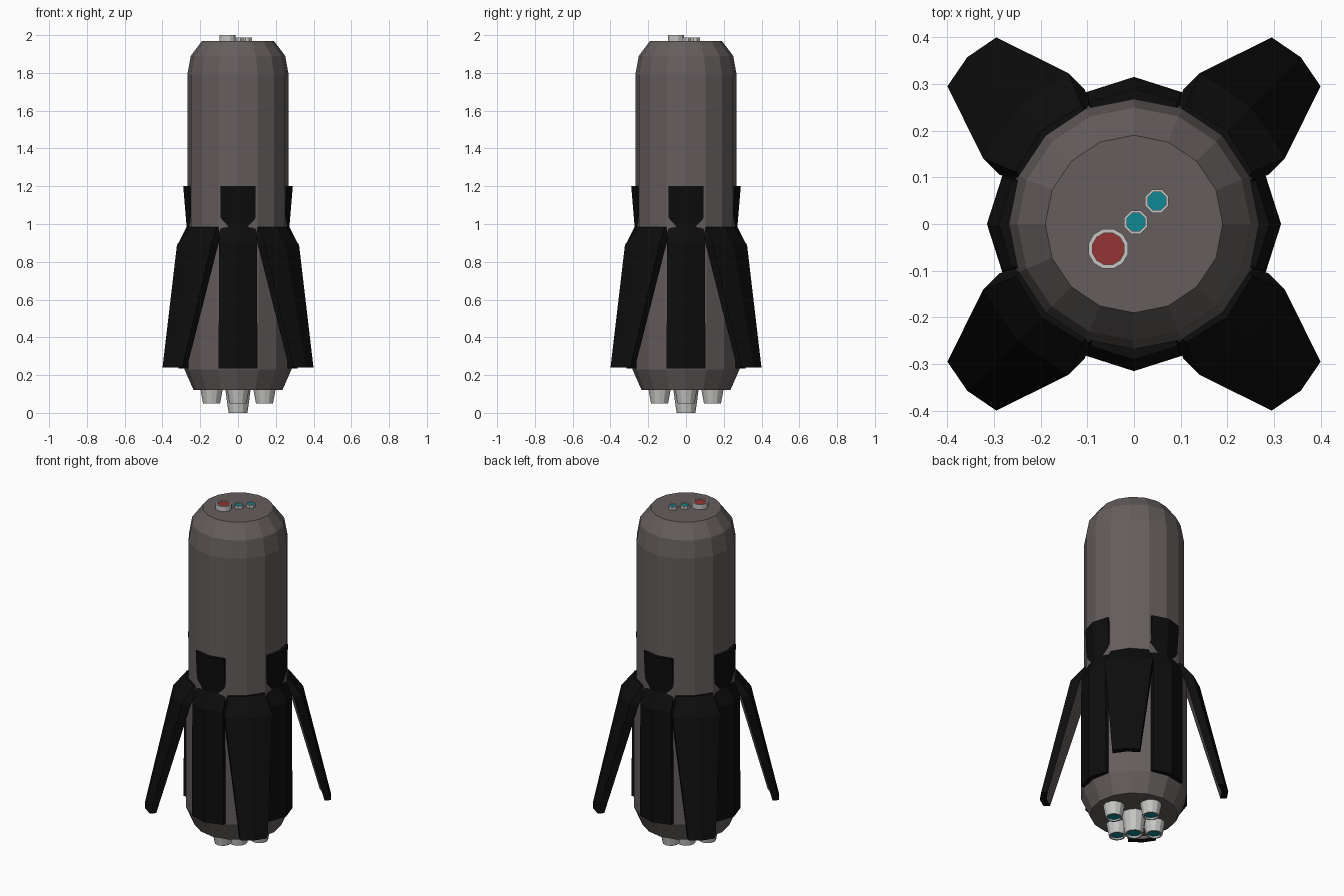
import bpy, bmesh, math
from mathutils import Matrix

if "Cube" in bpy.data.objects:
    bpy.data.objects.remove(bpy.data.objects["Cube"])


def mat(name, rgb):
    m = bpy.data.materials.new(name)
    m.diffuse_color = (*rgb, 1)
    m.use_nodes = True
    m.node_tree.nodes["Principled BSDF"].inputs["Base Color"].default_value = m.diffuse_color
    return m


HULL = mat("hull grey brown", (0.13, 0.11, 0.11))
BLACK = mat("panel black", (0.004, 0.004, 0.004))
METAL = mat("light metal", (0.56, 0.56, 0.55))
TEAL = mat("teal", (0.005, 0.25, 0.30))
RED = mat("red", (0.30, 0.035, 0.035))


def make(name, bm, mats):
    bmesh.ops.recalc_face_normals(bm, faces=bm.faces)
    me = bpy.data.meshes.new(name)
    bm.to_mesh(me)
    bm.free()
    ob = bpy.data.objects.new(name, me)
    for m in mats:
        me.materials.append(m)
    bpy.context.collection.objects.link(ob)
    return ob


def lathe(name, profile, sides, mats, x=0, y=0, phase=0, last_mat=0):
    """Closed stack of rings (radius, z); the last cap takes last_mat."""
    bm = bmesh.new()
    rings = []
    for r, z in profile:
        rings.append([bm.verts.new((x + r * math.cos(phase + 2 * math.pi * i / sides),
                                    y + r * math.sin(phase + 2 * math.pi * i / sides), z))
                      for i in range(sides)])
    for a, b in zip(rings, rings[1:]):
        for i in range(sides):
            j = (i + 1) % sides
            bm.faces.new((a[i], a[j], b[j], b[i]))
    bm.faces.new(rings[0])
    bm.faces.new(rings[-1]).material_index = last_mat
    return make(name, bm, mats)


def strip(name, rows, angle, inner_mat=0):
    """Ridged plate: rows of (z, ridge radius, edge radius, half width, thickness)."""
    bm = bmesh.new()
    outer, inner = [], []
    for z, rc, re, hw, th in rows:
        pts = [(re, -hw), (rc, 0), (re, hw)]
        outer.append([bm.verts.new((r, t, z)) for r, t in pts])
        inner.append([bm.verts.new((r - th, t, z)) for r, t in pts])
    for k in range(len(rows) - 1):
        for i in (0, 1):
            bm.faces.new((outer[k][i], outer[k][i + 1], outer[k + 1][i + 1], outer[k + 1][i]))
            f = bm.faces.new((inner[k][i], inner[k][i + 1], inner[k + 1][i + 1], inner[k + 1][i]))
            f.material_index = inner_mat
        for i in (0, 2):
            bm.faces.new((outer[k][i], outer[k + 1][i], inner[k + 1][i], inner[k][i]))
    for k in (0, -1):
        for i in (0, 1):
            bm.faces.new((outer[k][i], outer[k][i + 1], inner[k][i + 1], inner[k][i]))
    bmesh.ops.transform(bm, matrix=Matrix.Rotation(angle, 4, 'Z'), verts=bm.verts)
    return make(name, bm, [BLACK, HULL])


# Main hull
lathe("hull", [(0.235, 0.12), (0.283, 0.23), (0.283, 0.89), (0.268, 0.98),
               (0.268, 1.79), (0.25, 1.89), (0.19, 1.97)], 16, [HULL])

# Four armour panels on the axes, four splayed fins on the diagonals
panel = [(1.20, 0.29, 0.262, 0.092, 0.03), (0.985, 0.272, 0.246, 0.093, 0.03),
         (0.90, 0.315, 0.282, 0.10, 0.04), (0.235, 0.315, 0.282, 0.103, 0.04)]
fin = [(0.985, 0.282, 0.258, 0.10, 0.04), (0.89, 0.353, 0.328, 0.129, 0.05),
       (0.24, 0.505, 0.491, 0.074, 0.035)]
for i in range(4):
    a = i * math.pi / 2
    strip(f"side_panel_{i + 1}", panel, a)
    strip(f"fin_{i + 1}", fin, a + math.pi / 4, 1)
    # Outer nozzle with teal recess
    lathe(f"outer_nozzle_{i + 1}", [(0.06, 0.13), (0.045, 0.05), (0.036, 0.05), (0.036, 0.06)],
          12, [METAL, TEAL], 0.14 * math.cos(a), 0.14 * math.sin(a), last_mat=1)

# Centre nozzle
lathe("centre_nozzle", [(0.068, 0.13), (0.05, 0.0), (0.04, 0.0), (0.04, 0.012)],
      12, [METAL, TEAL], last_mat=1)

# Lenses on the nose: one red, two teal
lathe("red_lens", [(0.044, 1.96), (0.044, 2.0), (0.035, 2.0), (0.035, 1.994)], 12,
      [METAL, RED], -0.055, -0.053, math.pi / 12, 1)
for n, p in enumerate([0.004, 0.049]):
    lathe(f"teal_lens_{n + 1}", [(0.027, 1.96), (0.027, 1.988), (0.021, 1.988), (0.021, 1.983)],
          8, [METAL, TEAL], p, p, math.pi / 8, 1)
